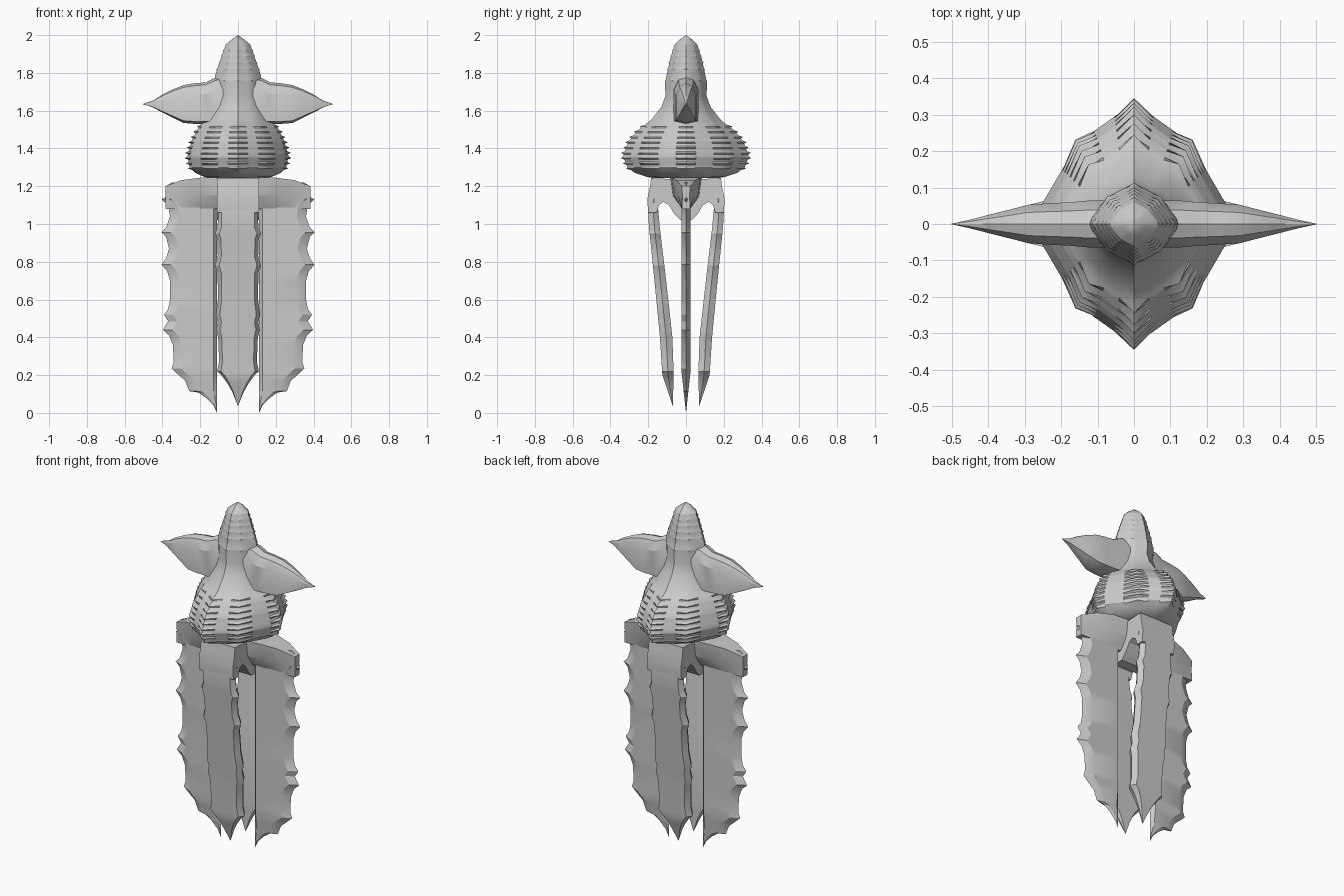
import bpy, bmesh

if "Cube" in bpy.data.objects:
    bpy.data.objects.remove(bpy.data.objects["Cube"])

grey = bpy.data.materials.new("pale grey")
grey.diffuse_color = (0.6, 0.6, 0.6, 1)
grey.use_nodes = True
grey.node_tree.nodes["Principled BSDF"].inputs["Base Color"].default_value = grey.diffuse_color


def loft(name, rings):
    """Skin a list of equal-length closed rings into a solid."""
    bm = bmesh.new()
    rows = [[bm.verts.new(p) for p in r] for r in rings]
    n = len(rows[0])
    for a, b in zip(rows, rows[1:]):
        for i in range(n):
            j = (i + 1) % n
            bm.faces.new((a[i], a[j], b[j], b[i]))
    bm.faces.new(rows[0])
    bm.faces.new(rows[-1])
    bmesh.ops.remove_doubles(bm, verts=bm.verts, dist=0.0004)
    bmesh.ops.recalc_face_normals(bm, faces=bm.faces)
    me = bpy.data.meshes.new(name)
    bm.to_mesh(me)
    bm.free()
    me.materials.append(grey)
    ob = bpy.data.objects.new(name, me)
    bpy.context.collection.objects.link(ob)
    bpy.ops.object.select_all(action='DESELECT')
    ob.select_set(True)
    bpy.context.view_layer.objects.active = ob
    bpy.ops.object.shade_smooth_by_angle(angle=0.45)
    return ob


def interp(table, z, k):
    """Linear lookup of column k in a table sorted by rising first column."""
    for a, b in zip(table, table[1:]):
        if z <= b[0]:
            t = (z - a[0]) / (b[0] - a[0])
            return a[k] + (b[k] - a[k]) * t
    return table[-1][k]


# Body: ten-sided bulb running up into the pointed head (z, half x, half y)
profile = [(1.243, .15, .17), (1.25, .18, .21), (1.27, .225, .27), (1.30, .255, .31),
           (1.36, .268, .333), (1.44, .245, .302), (1.50, .215, .25), (1.55, .175, .185),
           (1.62, .14, .13), (1.68, .125, .108), (1.74, .125, .112), (1.79, .12, .102),
           (1.87, .093, .085), (1.95, .065, .06), (1.975, .035, .035), (2.0, 0, 0)]
# Quarter cross-section, flagged where the little barbs grow
quarter = [(0, 1, 1), (.2, .89, 0), (.41, .77, 0), (.57, .67, 1), (.74, .45, 0), (.95, .16, 0), (1, 0, 1)]
section = (quarter + [(x, -y, f) for x, y, f in quarter[-2::-1]]
           + [(-x, -y, f) for x, y, f in quarter[1:]]
           + [(-x, y, f) for x, y, f in quarter[-2:0:-1]])
levels = [(p[0], 0) for p in profile if p[0] < 1.275 or p[0] > 1.53]
for k in range(9):
    z = 1.293 + .028 * k
    levels += [(z - .008, 0), (z, .017), (z + .008, 0)]
for z in (1.76, 1.82, 1.855, 1.89, 1.92):
    levels += [(z - .005, 0), (z, .005), (z + .005, 0)]
rings = []
for z, out in sorted(levels):
    a, b = interp(profile, z, 1), interp(profile, z, 2)
    rings.append([(x * (a + f * out), y * (b + f * out), z) for x, y, f in section])
loft("body", rings)

# Side fins: hexagonal section, tapering to a point (x, low z, high z, half y)
fin = [(.02, 1.53, 1.79, .065), (.12, 1.53, 1.775, .065), (.17, 1.53, 1.75, .06),
       (.23, 1.53, 1.745, .057), (.29, 1.535, 1.735, .053), (.34, 1.56, 1.715, .04),
       (.40, 1.59, 1.685, .025), (.45, 1.617, 1.653, .012), (.505, 1.635, 1.635, 0)]
for s, side in ((1, "right"), (-1, "left")):
    rings = []
    for x, lo, hi, t in fin:
        h = hi - lo
        rings.append([(s * x, 0, hi), (s * x, t * .6, hi - h * .06), (s * x, t, hi - h * .28),
                      (s * x, t, lo + h * .06), (s * x, 0, lo), (s * x, -t, lo + h * .06),
                      (s * x, -t, hi - h * .28), (s * x, -t * .6, hi - h * .06)])
    loft(side + "_fin", rings)

# Hub: arched bridge joining the front and back legs (y, z outline)
half = [(0, 1.245), (.08, 1.238), (.185, 1.243), (.19, 1.2), (.205, 1.13), (.2, 1.06),
        (.155, 1.06), (.143, 1.1), (.12, 1.118), (.09, 1.1), (.06, 1.05), (.03, 1.02), (0, 1.02)]
outline = half + [(-y, z) for y, z in half[-2:0:-1]]
loft("hub", [[(x, y, z) for y, z in outline] for x in (-.11, .11)])

# Side arms: wedges from the hub out over the side legs (x, top z, half y)
arm = [(.05, 1.245, .085), (.2, 1.245, .075), (.3, 1.232, .05), (.385, 1.2, .022)]
for s, side in ((1, "right"), (-1, "left")):
    loft(side + "_arm", [[(s * x, w, t), (s * x, w * .85, 1.15), (s * x, .022, 1.08),
                          (s * x, -.022, 1.08), (s * x, -w * .85, 1.15), (s * x, -w, t)]
                         for x, t, w in arm])

# Side legs: flat blades with a scalloped outer edge (z, outer x)
edge = [(1.22, .35), (1.2, .38), (1.165, .365), (1.15, .375), (1.13, .405), (1.1, .37),
        (1.04, .36), (.98, .38), (.955, .405), (.93, .38), (.87, .365), (.82, .38),
        (.785, .405), (.75, .375), (.7, .36), (.6, .36), (.55, .37), (.52, .392),
        (.485, .37), (.44, .398), (.41, .365), (.36, .345), (.27, .34), (.235, .352),
        (.21, .325), (.17, .28), (.115, .258), (.108, .21), (.08, .17), (.04, .13), (0, .112)]
for s, side in ((1, "right"), (-1, "left")):
    rings = []
    for z, x in edge:
        w = x - .111
        t = .024 * min(1, z / .22)
        a, b = .111 + min(.02, w * .2), x - min(.05, w * .3)
        rings.append([(s * .111, 0, z), (s * a, t, z), (s * b, t, z),
                      (s * x, 0, z), (s * b, -t, z), (s * a, -t, z)])
    loft(side + "_leg", rings)

# Front and back legs: narrower blades leaning inward (z, half x)
edge = [(1.2, .105), (1.12, .112), (1.08, .105), (.98, .108), (.95, .122), (.92, .11),
        (.83, .107), (.78, .122), (.74, .108), (.6, .106), (.52, .118), (.48, .107),
        (.44, .116), (.4, .105), (.27, .1), (.22, .11), (.2, .088), (.16, .058),
        (.11, .03), (.07, .014), (.035, 0)]
lean = [(.035, .07, 0), (.2, .095, .03), (.4, .105, .033), (.7, .136, .031), (1.06, .176, .028), (1.2, .165, .02)]
for s, side in ((-1, "front"), (1, "back")):
    rings = []
    for z, w in edge:
        c, t = interp(lean, z, 1), interp(lean, z, 2)
        b = w * .82
        rings.append([(-w, s * c, z), (-b, s * (c + t), z), (b, s * (c + t), z),
                      (w, s * c, z), (b, s * (c - t), z), (-b, s * (c - t), z)])
    loft(side + "_leg", rings)
